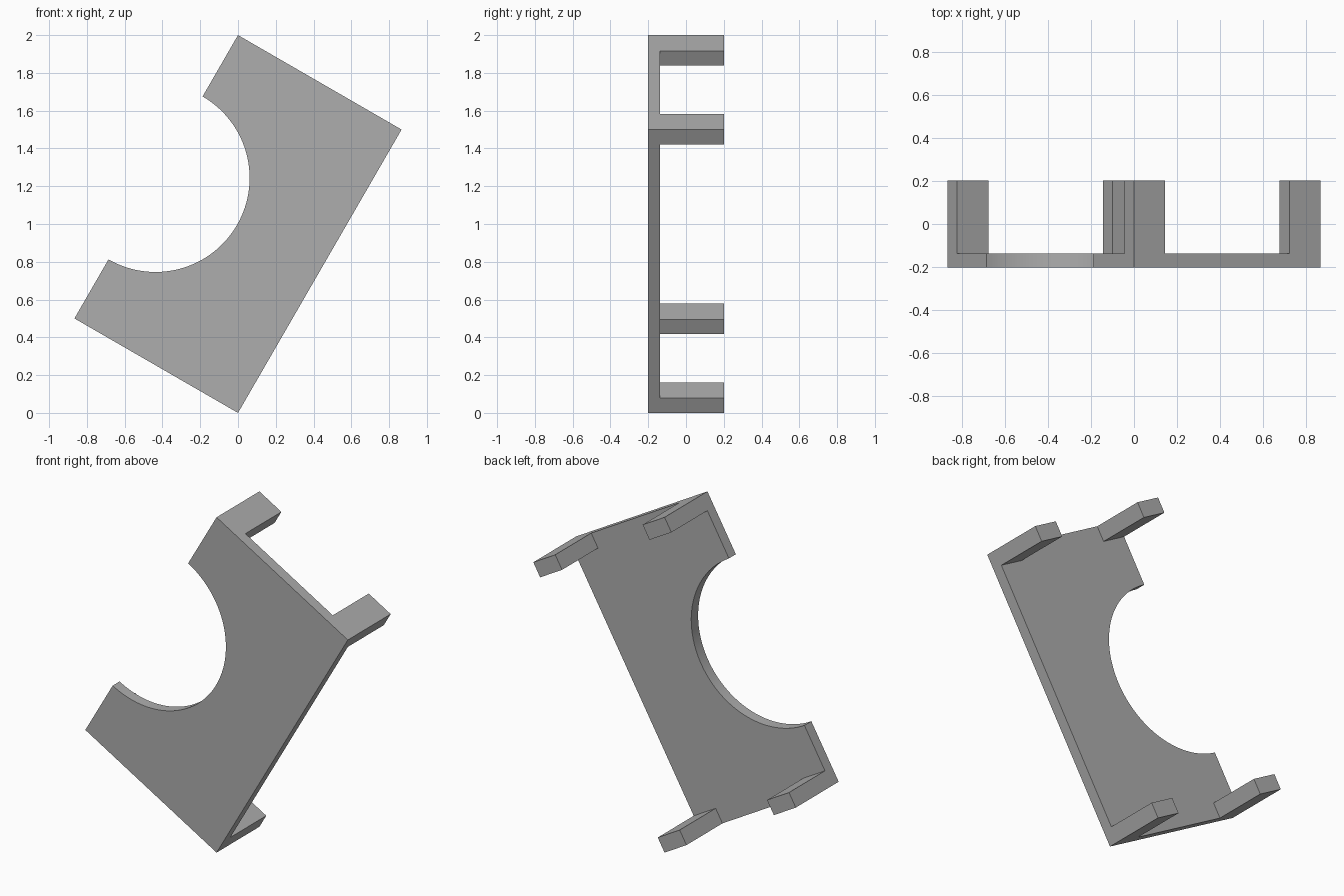
import bpy
import bmesh
from math import cos, sin, pi, radians
from mathutils import Vector

cube = bpy.data.objects.get("Cube")
if cube:
    bpy.data.objects.remove(cube, do_unlink=True)

HALF_W, HALF_L = 0.5, 0.866          # half width and half length of the plate
FRONT, INNER, BACK = -0.202, -0.137, 0.202
TAB_W, TAB_L = 0.167, 0.09           # tab footprint
CUT_R, CUT_V = 0.498, -0.007         # half-round notch in the left edge
ARC_STEPS = 64

grey = bpy.data.materials.new("plain_grey")
grey.use_nodes = True
colour = (0.42, 0.42, 0.42, 1.0)
grey.diffuse_color = colour
grey.node_tree.nodes["Principled BSDF"].inputs["Base Color"].default_value = colour

# Tilted axes of the bracket: across and along the plate
tilt = radians(30)
ACROSS = Vector((cos(tilt), 0, -sin(tilt)))
ALONG = Vector((sin(tilt), 0, cos(tilt)))
CENTRE = Vector((0, 0, 1))


def extrude_profile(name, profile, y0, y1):
    """Extrude a profile of (across, along) points from y0 to y1."""
    bm = bmesh.new()
    verts = [bm.verts.new(CENTRE + ACROSS * u + ALONG * v + Vector((0, y0, 0)))
             for u, v in profile]
    face = bm.faces.new(verts)
    result = bmesh.ops.extrude_face_region(bm, geom=[face])
    moved = [g for g in result["geom"] if isinstance(g, bmesh.types.BMVert)]
    bmesh.ops.translate(bm, verts=moved, vec=(0, y1 - y0, 0))
    bmesh.ops.recalc_face_normals(bm, faces=bm.faces)
    mesh = bpy.data.meshes.new(name)
    bm.to_mesh(mesh)
    bm.free()
    mesh.materials.append(grey)
    obj = bpy.data.objects.new(name, mesh)
    bpy.context.collection.objects.link(obj)
    return obj


# Plate with the half-round notch
notch = [(-HALF_W + CUT_R * sin(pi * i / ARC_STEPS),
          CUT_V + CUT_R * cos(pi * i / ARC_STEPS)) for i in range(ARC_STEPS + 1)]
outline = [(-HALF_W, -HALF_L), (HALF_W, -HALF_L), (HALF_W, HALF_L), (-HALF_W, HALF_L)]
plate = extrude_profile("plate", outline + notch, FRONT, INNER)

bpy.ops.object.select_all(action="DESELECT")
plate.select_set(True)
bpy.context.view_layer.objects.active = plate
bpy.ops.object.shade_smooth_by_angle(angle=radians(20))

# Four tabs reaching back from the corners
for su, side in ((-1, "right"), (1, "left")):
    for sv, level in ((-1, "lower"), (1, "upper")):
        u0, v0 = su * HALF_W, sv * HALF_L
        u1, v1 = u0 - su * TAB_W, v0 - sv * TAB_L
        extrude_profile(f"{level}_{side}_tab",
                        [(u0, v0), (u1, v0), (u1, v1), (u0, v1)], INNER, BACK)
